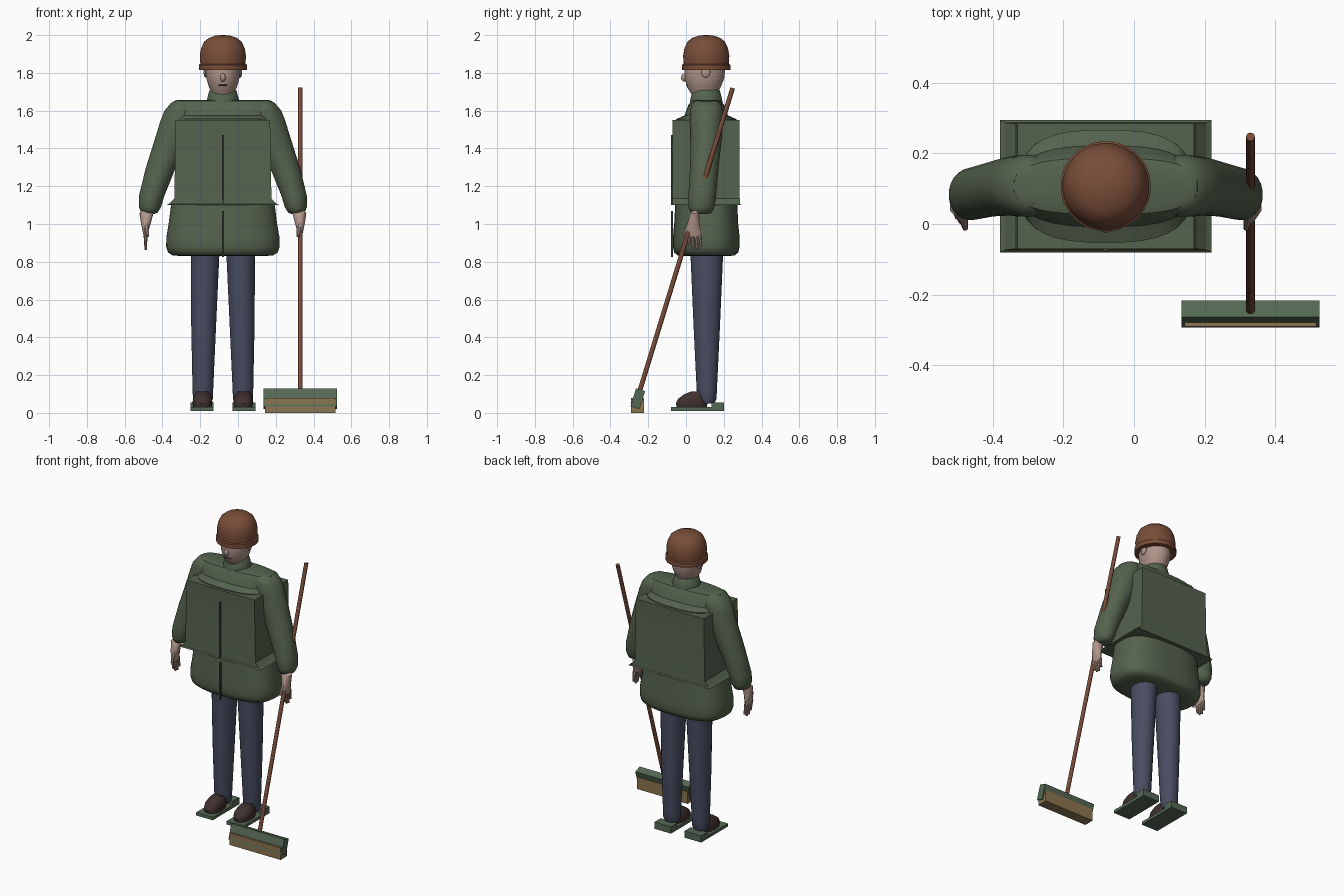
import bpy
import bmesh
from math import cos, sin, pi, copysign
from mathutils import Matrix, Vector

cube = bpy.data.objects.get("Cube")
if cube:
    bpy.data.objects.remove(cube, do_unlink=True)

MID, DEPTH = -0.08, 0.107   # body axis in x and y


def material(name, r, g, b):
    m = bpy.data.materials.new(name)
    m.diffuse_color = (r, g, b, 1)
    m.use_nodes = True
    m.node_tree.nodes["Principled BSDF"].inputs["Base Color"].default_value = (r, g, b, 1)
    return m


JACKET = material("jacket green", 0.09, 0.125, 0.075)
ZIP = material("dark green", 0.035, 0.05, 0.032)
HAT = material("hat brown", 0.19, 0.075, 0.04)
SKIN = material("skin", 0.43, 0.30, 0.25)
DARK = material("shoe brown", 0.05, 0.03, 0.028)
TROUSERS = material("trouser blue", 0.065, 0.073, 0.12)
WOOD = material("handle wood", 0.19, 0.07, 0.04)
PLASTIC = material("broom green", 0.09, 0.14, 0.09)
BRISTLE = material("bristle tan", 0.26, 0.18, 0.08)


def finish(name, bm, mat, angle=0.6):
    bmesh.ops.recalc_face_normals(bm, faces=bm.faces)
    mesh = bpy.data.meshes.new(name)
    bm.to_mesh(mesh)
    bm.free()
    mesh.materials.append(mat)
    ob = bpy.data.objects.new(name, mesh)
    bpy.context.collection.objects.link(ob)
    bpy.ops.object.select_all(action='DESELECT')
    ob.select_set(True)
    bpy.context.view_layer.objects.active = ob
    bpy.ops.object.shade_smooth_by_angle(angle=angle)
    return ob


def loft(name, rings, mat, n=24, power=2.0, angle=0.6):
    """Skin horizontal rings given as (z, x, y, half width, half depth)."""
    bm = bmesh.new()
    rows = []
    for z, x, y, rx, ry in rings:
        row = []
        for i in range(n):
            a = 2 * pi * (i + 0.5) / n
            c, s = [copysign(abs(v) ** (2 / power), v) for v in (cos(a), sin(a))]
            row.append(bm.verts.new((x + rx * c, y + ry * s, z)))
        rows.append(row)
    for lo, hi in zip(rows, rows[1:]):
        for i in range(n):
            j = (i + 1) % n
            bm.faces.new((lo[i], lo[j], hi[j], hi[i]))
    bm.faces.new(rows[0])
    bm.faces.new(rows[-1])
    return finish(name, bm, mat, angle)


def body(name, rings, mat, **kw):
    """Loft centred on the body axis from (z, half width, half depth)."""
    return loft(name, [(z, MID, DEPTH, rx, ry) for z, rx, ry in rings], mat, **kw)


def box(name, x, y, z, mat, tilt=0.0):
    """Box from (min, max) ranges, tilted about x at its centre."""
    bm = bmesh.new()
    size = [r[1] - r[0] for r in (x, y, z)]
    mid = Vector([(r[0] + r[1]) / 2 for r in (x, y, z)])
    bmesh.ops.create_cube(bm, size=1, matrix=Matrix.Translation(mid)
                          @ Matrix.Rotation(tilt, 4, 'X') @ Matrix.Diagonal((*size, 1)))
    return finish(name, bm, mat)


def rod(name, a, b, r1, r2, mat, n=12):
    a, b = Vector(a), Vector(b)
    bm = bmesh.new()
    turn = (b - a).to_track_quat('Z', 'Y').to_matrix().to_4x4()
    bmesh.ops.create_cone(bm, cap_ends=True, segments=n, radius1=r1, radius2=r2,
                          depth=(b - a).length, matrix=Matrix.Translation((a + b) / 2) @ turn)
    return finish(name, bm, mat)


def ball(name, centre, radii, mat):
    bm = bmesh.new()
    bmesh.ops.create_uvsphere(bm, u_segments=16, v_segments=10, radius=1,
                              matrix=Matrix.Translation(centre) @ Matrix.Diagonal((*radii, 1)))
    return finish(name, bm, mat)


# Head, face and hat
loft("head", [(1.66, MID, 0.105, 0.06, 0.06), (1.70, MID, 0.095, 0.062, 0.075),
              (1.725, MID, 0.095, 0.075, 0.09), (1.77, MID, 0.098, 0.088, 0.105),
              (1.82, MID, 0.1, 0.092, 0.108), (1.87, MID, 0.105, 0.09, 0.1)], SKIN)
ball("nose", (MID, -0.008, 1.775), (0.014, 0.018, 0.022), SKIN)
ball("mouth", (MID, 0.008, 1.735), (0.026, 0.008, 0.005), DARK)
body("hat", [(1.815, 0.128, 0.128), (1.843, 0.128, 0.128), (1.848, 0.12, 0.12),
             (1.89, 0.123, 0.123), (1.93, 0.116, 0.116), (1.965, 0.1, 0.1),
             (1.985, 0.075, 0.075), (1.997, 0.04, 0.04), (2.0, 0.01, 0.01)], HAT, n=32)

# Jacket
body("collar", [(1.63, 0.088, 0.088), (1.66, 0.085, 0.085), (1.705, 0.073, 0.073),
                (1.71, 0.068, 0.068)], JACKET)
body("jacket_shoulders", [(1.5, 0.245, 0.16), (1.555, 0.245, 0.16), (1.575, 0.25, 0.115),
                          (1.63, 0.265, 0.095), (1.65, 0.26, 0.08),
                          (1.656, 0.245, 0.06)], JACKET, n=32, power=2.8)
body("jacket_body", [(1.10, 0.30, 0.1875), (1.107, 0.285, 0.18), (1.135, 0.257, 0.1775),
                     (1.55, 0.25, 0.1775)], JACKET, n=4, power=1e6, angle=0.3)
body("jacket_skirt", [(0.83, 0.2, 0.11), (0.833, 0.265, 0.15), (0.85, 0.291, 0.17),
                      (0.88, 0.301, 0.177), (0.93, 0.3, 0.177), (1.0, 0.288, 0.17),
                      (1.1, 0.275, 0.165)], JACKET, n=40, power=2.7, angle=0.9)
for part, low, high in (("upper", 1.1, 1.47), ("lower", 0.825, 1.07)):
    box(part + "_zip", (MID - 0.006, MID + 0.006), (-0.079, -0.068), (low, high), ZIP)

# Paired parts
for side, s in (("left", 1), ("right", -1)):
    def at(d):
        return MID + s * d

    sleeve = [(1.052, 0.39, 0.08, 0.025, 0.035), (1.06, 0.389, 0.08, 0.044, 0.056),
              (1.09, 0.386, 0.081, 0.059, 0.07), (1.15, 0.377, 0.086, 0.068, 0.074),
              (1.3, 0.328, 0.097, 0.08, 0.076), (1.45, 0.268, 0.107, 0.093, 0.083),
              (1.55, 0.23, 0.108, 0.1, 0.088), (1.6, 0.22, 0.108, 0.09, 0.088),
              (1.64, 0.215, 0.107, 0.061, 0.075), (1.655, 0.21, 0.107, 0.04, 0.05)]
    loft(side + "_sleeve", [(z, at(d), y, a, b) for z, d, y, a, b in sleeve], JACKET, angle=1.0)

    # Hand with four fingers and a thumb
    palm = [(0.93, 0.41, 0.042, 0.008, 0.036), (0.955, 0.41, 0.04, 0.014, 0.042),
            (1.0, 0.408, 0.04, 0.026, 0.034), (1.055, 0.405, 0.045, 0.038, 0.025),
            (1.075, 0.40, 0.06, 0.03, 0.022)]
    loft(side + "_palm", [(z, at(d), y, a, b) for z, d, y, a, b in palm], SKIN, n=12)
    for i, tip in enumerate((0.885, 0.865, 0.862, 0.88)):
        y = 0.012 + 0.02 * i
        rod(f"{side}_finger_{i + 1}", (at(0.41), y, 0.945), (at(0.408), y + 0.008, tip),
            0.0105, 0.007, SKIN, 8)
    rod(side + "_thumb", (at(0.405), 0.02, 1.0), (at(0.398), -0.012, 0.935), 0.014, 0.008, SKIN, 8)
    ball(side + "_ear", (at(0.092), 0.105, 1.805), (0.01, 0.024, 0.03), SKIN)

    # Leg, shoe and sole
    leg = [(0.05, 0.106, 0.115, 0.042, 0.035), (0.075, 0.106, 0.112, 0.053, 0.05),
           (0.12, 0.106, 0.11, 0.055, 0.054), (0.45, 0.102, 0.11, 0.066, 0.07),
           (0.86, 0.094, 0.11, 0.077, 0.088)]
    loft(side + "_leg", [(z, at(d), y, a, b) for z, d, y, a, b in leg], TROUSERS)
    shoe = [(0.03, 0.03, 0.048, 0.08), (0.05, 0.03, 0.053, 0.084), (0.075, 0.034, 0.051, 0.076),
            (0.098, 0.047, 0.042, 0.058), (0.112, 0.062, 0.03, 0.038)]
    loft(side + "_shoe", [(z, at(0.108), y, a, b) for z, y, a, b in shoe], DARK, power=2.4)
    span = sorted((at(0.05), at(0.172)))
    box(side + "_sole", span, (-0.08, 0.2), (0.01, 0.03), PLASTIC)
    box(side + "_heel", span, (0.135, 0.2), (0.03, 0.055), PLASTIC)

# Broom
rod("broom_handle", (0.33, -0.25, 0.1), (0.33, 0.247, 1.72), 0.0125, 0.0125, WOOD)
box("broom_head", (0.135, 0.525), (-0.28, -0.23), (0.025, 0.125), PLASTIC, tilt=-0.3)
box("broom_bristles", (0.143, 0.517), (-0.291, -0.222), (0.0, 0.08), BRISTLE)
